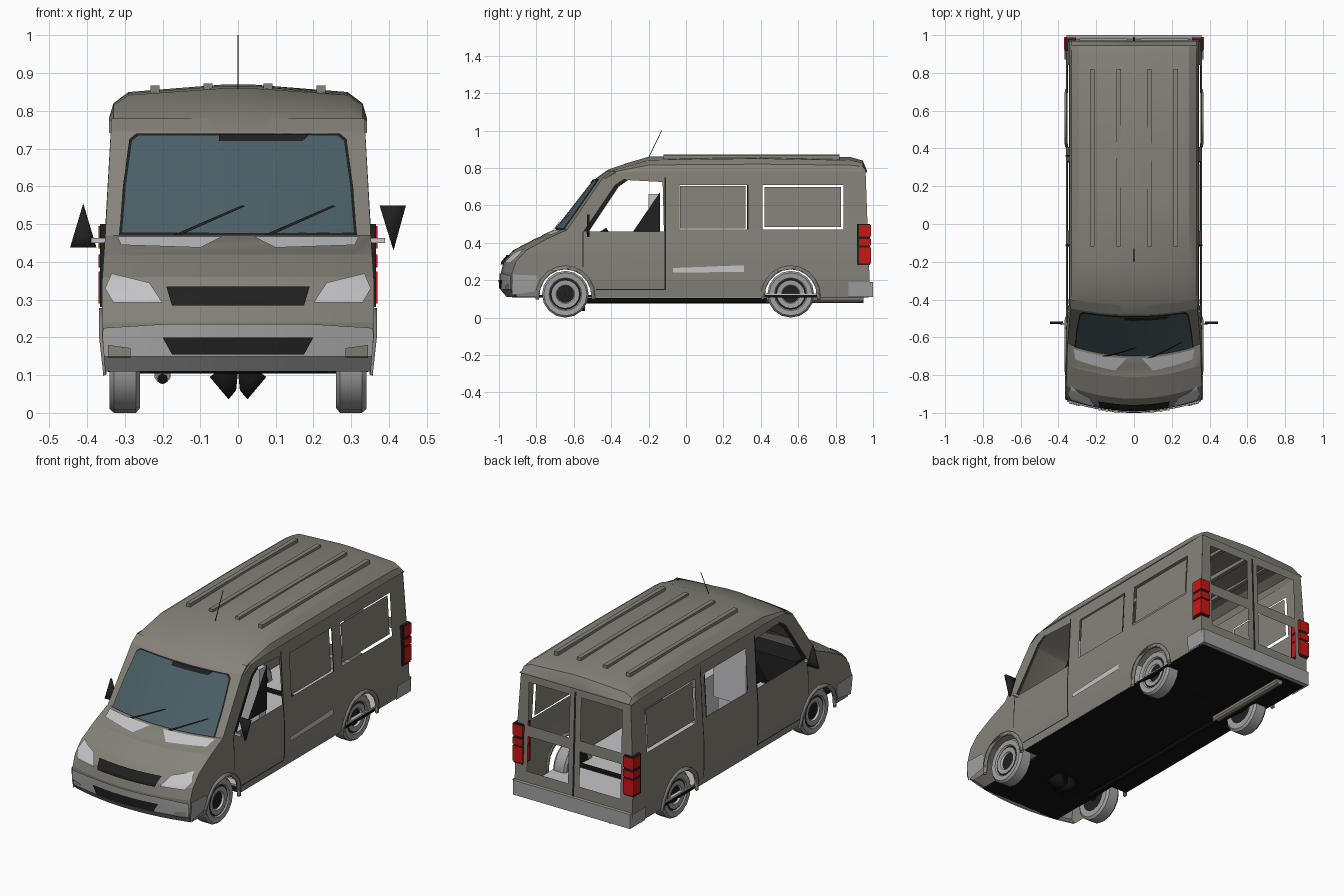
import bpy, bmesh, math
from mathutils import Vector

if "Cube" in bpy.data.objects:
    bpy.data.objects.remove(bpy.data.objects["Cube"])
parts = []


def material(name, r, g, b):
    m = bpy.data.materials.new(name)
    m.use_nodes = True
    m.diffuse_color = (r, g, b, 1)
    m.node_tree.nodes["Principled BSDF"].inputs["Base Color"].default_value = (r, g, b, 1)
    return m


BODY = material("warm grey paint", .235, .225, .19)
LIGHT = material("light grey", .56, .56, .58)
MID = material("bumper grey", .36, .36, .36)
GLASS = material("dark teal glass", .07, .115, .13)
BLACK = material("black plastic", .014, .014, .014)
UNDER = material("underbody black", .006, .006, .006)
RED = material("lamp red", .6, .008, .008)


def finish(name, bm, mats):
    me = bpy.data.meshes.new(name)
    bm.to_mesh(me)
    bm.free()
    for m in mats:
        me.materials.append(m)
    ob = bpy.data.objects.new(name, me)
    bpy.context.collection.objects.link(ob)
    parts.append(ob)
    return ob


def lerp(table, v):
    for (a, p), (b, q) in zip(table, table[1:]):
        if v <= b:
            return p + (q - p) * max(0, (v - a) / (b - a))
    return table[-1][1]


# Body shape: half width, nose profile and nose bow, all by height
WIDTH = [(.11, .350), (.2, .36), (.35, .36), (.47, .352), (.78, .335)]
NOSE = [(.11, -.95), (.15, -.985), (.24, -.99), (.3, -.975), (.36, -.925),
        (.42, -.81), (.47, -.695), (.745, -.48), (.78, -.43)]
BOW = [(.11, .05), (.36, .07), (.47, .06), (.78, .03)]
HEIGHTS = [z for z, _ in NOSE] + [.2, .35, .6]


def on_front(off=0):
    return lambda x, z: (x, lerp(NOSE, z) + lerp(BOW, z) * (x / lerp(WIDTH, z)) ** 2 - off, z)


def on_side(s, off=0):
    return lambda y, z: (s * (lerp(WIDTH, z) + off), y, z)


def on_rear(off=0):
    return lambda x, z: (x, .985 - (z - .11) * .035 + off, z)


def rect(a, b, c, d):
    return [(a, c), (b, c), (b, d), (a, d)]


def panel(name, loops, place, mat, out, cols=(), thick=0):
    """Fill flat loops (later ones are holes), slice them, and wrap onto a surface."""
    cu = bpy.data.curves.new(name, 'CURVE')
    cu.dimensions, cu.fill_mode = '2D', 'BOTH'
    for loop in loops:
        sp = cu.splines.new('POLY')
        sp.points.add(len(loop) - 1)
        for p, (u, v) in zip(sp.points, loop):
            p.co = (u, v, 0, 1)
        sp.use_cyclic_u = True
    tmp = bpy.data.objects.new(name, cu)
    bpy.context.collection.objects.link(tmp)
    dg = bpy.context.evaluated_depsgraph_get()
    me = bpy.data.meshes.new_from_object(tmp.evaluated_get(dg))
    bm = bmesh.new()
    bm.from_mesh(me)
    bpy.data.objects.remove(tmp)
    bpy.data.curves.remove(cu)
    bpy.data.meshes.remove(me)
    bmesh.ops.remove_doubles(bm, verts=bm.verts, dist=1e-5)
    cuts = [((0, z, 0), (0, 1, 0)) for z in HEIGHTS] + [((x, 0, 0), (1, 0, 0)) for x in cols]
    for co, no in cuts:
        bmesh.ops.bisect_plane(bm, geom=bm.verts[:] + bm.edges[:] + bm.faces[:],
                               plane_co=co, plane_no=no)
    for v in bm.verts:
        v.co = place(v.co.x, v.co.y)
    bm.normal_update()
    if sum((f.normal * f.calc_area() for f in bm.faces), Vector()).dot(Vector(out)) < 0:
        bmesh.ops.reverse_faces(bm, faces=bm.faces)
    for f in bm.faces:
        f.material_index = 0
    ob = finish(name, bm, [mat])
    if thick:
        ob.modifiers.new("thickness", 'SOLIDIFY').thickness = thick
    return ob


def front(name, loop, mat, off):
    return panel(name, [loop], on_front(off), mat, (0, -1, 0), [i * .06 for i in range(-5, 6)])


def box(name, x, y, z, mat):
    bm = bmesh.new()
    bmesh.ops.create_cube(bm, size=1)
    for v in bm.verts:
        v.co = [(a + b) / 2 + c * (b - a) for (a, b), c in zip((x, y, z), v.co)]
    return finish(name, bm, [mat])


def rod(name, a, b, r, mat, sides=8):
    a, b = Vector(a), Vector(b)
    bm = bmesh.new()
    bmesh.ops.create_cone(bm, cap_ends=True, segments=sides, radius1=r, radius2=r,
                          depth=(b - a).length)
    ob = finish(name, bm, [mat])
    ob.rotation_mode = 'QUATERNION'
    ob.rotation_quaternion = (b - a).to_track_quat('Z', 'Y')
    ob.location = (a + b) / 2
    return ob


# Nose, bonnet and windscreen frame in one wrapped panel
zs = [z for z, _ in NOSE]
edge = [(lerp(WIDTH, z), z) for z in sorted(HEIGHTS)]
front("front_shell", edge + [(-x, z) for x, z in reversed(edge)], BODY, 0)
screen = [(-.315, .472), (.315, .472), (.305, .6), (.288, .725), (.27, .74),
          (-.27, .74), (-.288, .725), (-.305, .6)]
front("windscreen_seal", screen, BLACK, .004)
front("windscreen", [(x * .98, .606 + (z - .606) * .97) for x, z in screen], GLASS, .009)
front("screen_patch", [(-.05, .72), (.17, .72), (.19, .738), (-.05, .738)], BLACK, .013)
for i, x in enumerate((-.17, .07)):
    front(f"wiper_{i}", [(x, .472), (x + .02, .472), (x + .19, .548), (x + .18, .55)], BLACK, .02)
front("upper_grille", [(-.175, .285), (.175, .285), (.19, .335), (-.19, .335)], BLACK, .012)
front("front_bumper", [(-.352, .11), (.352, .11), (.359, .2), (.358, .225), (.2, .235),
                       (-.2, .235), (-.358, .225), (-.359, .2)], MID, .008)
front("lower_grille", [(-.175, .155), (.175, .155), (.2, .2), (-.2, .2)], BLACK, .014)
for s in (-1, 1):
    front("headlight", [(s * x, z) for x, z in
                        [(.2, .292), (.33, .292), (.352, .33), (.335, .37), (.235, .345)]], LIGHT, .012)
    front("fog_lamp", [(s * x, z) for x, z in
                       [(.285, .145), (.345, .145), (.345, .18), (.285, .172)]], BODY, .014)
    front("cowl_strip", [(s * x, z) for x, z in
                         [(.04, .468), (.32, .468), (.31, .445), (.1, .438)]], LIGHT, .012)

# Side walls with wheel arches and window openings
WHEELS = (-.645, .56)
bottom = []
for yc in WHEELS:
    bottom += [(yc - .145 * math.cos(a), .11 + .155 * math.sin(a))
               for a in [math.pi * i / 12 for i in range(13)]]
nose_edge = [(lerp(NOSE, z) + lerp(BOW, z), z) for z in sorted(HEIGHTS)]
outline = nose_edge + [(.96, .785), (.985, .11)] + bottom[::-1]
cab = [(-.52, .46), (-.118, .46), (-.125, .725), (-.31, .735), (-.36, .70)]
mid_window, rear_window = rect(-.035, .33, .472, .708), rect(.408, .842, .472, .708)
for s in (-1, 1):
    out = (s, 0, 0)

    def side(name, loop, mat, off):
        return panel(name, [loop], on_side(s, off), mat, out)
    panel("side_wall", [outline, cab, mid_window, rear_window], on_side(s), BODY, out)
    side("rear_window_panel", rect(.42, .83, .485, .697), BODY, -.006)
    if s > 0:
        side("mid_window_panel", rect(-.031, .318, .477, .704), BODY, -.006)
        side("side_moulding", [(-.07, .24), (.31, .245), (.31, .28), (-.07, .265)], LIGHT, .006)
    # door seams and window trims
    side("door_rear_seam", rect(-.116, -.108, .15, .75), BLACK, .003)
    side("door_front_seam", rect(-.553, -.547, .27, .46), BLACK, .003)
    side("door_sill_seam", rect(-.48, -.11, .148, .154), BLACK, .003)
    side("window_pillar_trim", [(-.55, .46), (-.52, .46), (-.36, .70), (-.31, .735), (-.33, .742),
                                (-.38, .71)], BLACK, .003)
    side("mid_window_trim", rect(.325, .333, .472, .708), BLACK, .003)
    if s < 0:
        side("sliding_door_seam", rect(.358, .364, .15, .76), BLACK, .003)
    # bumper ends, arch lips, rear lamps
    side("front_bumper_end", [(-.93, .12), (-.81, .14), (-.79, .2), (-.8, .225), (-.93, .23)], MID, .006)
    side("rear_bumper_end", rect(.87, .99, .11, .19), MID, .008)
    for yc in WHEELS:
        arc = [math.pi * i / 10 for i in range(11)]
        lip = [(yc - .16 * math.cos(a), .11 + .168 * math.sin(a)) for a in arc]
        lip += [(yc + .14 * math.cos(a), .11 + .148 * math.sin(a)) for a in arc]
        panel("arch_lip", [lip], on_side(s, .008), BODY, out, thick=.012)
    xs = sorted((s * .31, s * .366))
    box("tail_lamp_case", xs, (.915, .983), (.28, .5), BLACK)
    xs = sorted((s * .308, s * .37))
    for lo, hi in ((.29, .375), (.385, .42), (.435, .495)):
        box("tail_lamp_lens", xs, (.925, .988), (lo, hi), RED)

# Rear doors
w_lo, w_hi = .35, .335
holes = [rect(*sorted((s * .035, s * .285)), lo, hi)
         for s in (-1, 1) for lo, hi in ((.5, .735), (.25, .44))]
panel("rear_doors", [[(-w_lo, .11), (w_lo, .11), (.36, .2), (.36, .35), (w_hi, .785),
                      (-w_hi, .785), (-.36, .35), (-.36, .2)]] + holes, on_rear(), BODY, (0, 1, 0))
panel("rear_door_seam", [rect(-.006, .006, .19, .76)], on_rear(.004), BLACK, (0, 1, 0))
box("rear_bumper", (-.358, .358), (.95, 1), (.11, .19), MID)

# Roof cap lofted from cross sections
bm = bmesh.new()
rings = []
for y, lip, top in [(-.475, .742, .75), (-.42, .772, .79), (-.31, .78, .828), (-.2, .78, .86), (.1, .78, .866),
                    (.4, .78, .87), (.88, .78, .858), (.945, .778, .84), (.968, .776, .785)]:
    half = [(.342, 0), (.33, .45), (.29, .78), (.04, 1)]
    ring = half + [(-x, f) for x, f in reversed(half)]
    bend = .04 if y < -.3 else 0
    rings.append([bm.verts.new((x, y + bend * (x / .34) ** 2, lip + f * (top - lip))) for x, f in ring])
for a, b in zip(rings, rings[1:]):
    for i in range(len(a) - 1):
        bm.faces.new((a[i], a[i + 1], b[i + 1], b[i]))
bm.faces.new(rings[-1])
bmesh.ops.recalc_face_normals(bm, faces=bm.faces)
finish("roof", bm, [BODY])
for x in (-.22, -.08, .08, .22):
    box("roof_rib", (x - .012, x + .012), (-.12, .82), (.84, .868 if abs(x) > .1 else .873), BODY)
rod("aerial", (0, -.2, .855), (0, -.13, 1), .002, BLACK, 5)

# Door mirrors
for s, tri in ((1, [(.375, .55), (.445, .55), (.412, .43)]),
               (-1, [(-.41, .555), (-.375, .438), (-.445, .438)])):
    panel("door_mirror", [tri], lambda x, z: (x, -.53, z), BLACK, (0, -1, 0), thick=.014)
    box("mirror_arm", sorted((s * .345, s * .39)), (-.535, -.525), (.45, .464), LIGHT)

# Wheels turned from one profile
PROFILE = [(.001, .322, BLACK), (.045, .322, LIGHT), (.05, .332, MID), (.074, .334, BLACK),
           (.082, .33, MID), (.088, .338, MID), (.115, .34, MID), (.125, .328, MID),
           (.125, .27, MID), (.112, .26, MID), (.08, .26, BLACK), (.001, .27, BLACK)]
wheel_mats = [BLACK, LIGHT, MID]
for yc in WHEELS:
    for s in (-1, 1):
        bm = bmesh.new()
        n = 16
        loops = [[bm.verts.new((s * x, yc + r * math.cos(2 * math.pi * k / n),
                                .125 + r * math.sin(2 * math.pi * k / n))) for k in range(n)]
                 for r, x, _ in PROFILE]
        for a, b, (_, _, m) in zip(loops, loops[1:], PROFILE):
            for k in range(n):
                f = bm.faces.new((a[k], a[k - 1], b[k - 1], b[k]))
                f.material_index = wheel_mats.index(m)
        bmesh.ops.recalc_face_normals(bm, faces=bm.faces)
        finish("wheel", bm, wheel_mats)
    rod("axle", (-.28, yc, .125), (.28, yc, .125), .02, UNDER)

# Underside and cabin
box("underbody", (-.345, .345), (-.48, .975), (.108, .12), UNDER)
box("nose_underbody", (-.25, .25), (-.93, -.48), (.108, .12), UNDER)
box("cargo_floor", (-.34, .34), (-.45, .97), (.121, .13), LIGHT)
for s in (-1, 1):
    panel("engine_guard", [[(s * .005, .06), (s * .025, .036), (s * .075, .095), (s * .055, .11), (0, .11)]],
          lambda x, z: (x, -.62, z), UNDER, (0, -1, 0), thick=.08)
    box("seat_base", sorted((s * .07, s * .27)), (-.4, -.18), (.13, .34), LIGHT)
    back = box("seat_back", sorted((s * .07, s * .27)), (-.2, -.14), (.33, .66), LIGHT)
    panel("seat_trim", [[(-.31, .42), (-.14, .42), (-.14, .67)]],
          lambda y, z: (s * .275, y, z), BLACK, (s, 0, 0))
rod("exhaust_pipe", (-.2, -.6, .09), (-.2, .45, .09), .014, UNDER)
rod("silencer", (-.2, .43, .1), (-.2, .95, .1), .022, BODY, 10)
box("dashboard", (-.32, .32), (-.64, -.5), (.3, .45), BLACK)
rod("steering_column", (.17, -.5, .42), (.17, -.42, .47), .012, BLACK)

# Smooth curved surfaces, keep sharp edges
for ob in bpy.context.selected_objects:
    ob.select_set(False)
for ob in parts:
    ob.select_set(True)
bpy.context.view_layer.objects.active = parts[0]
bpy.ops.object.shade_smooth_by_angle(angle=math.radians(25))
